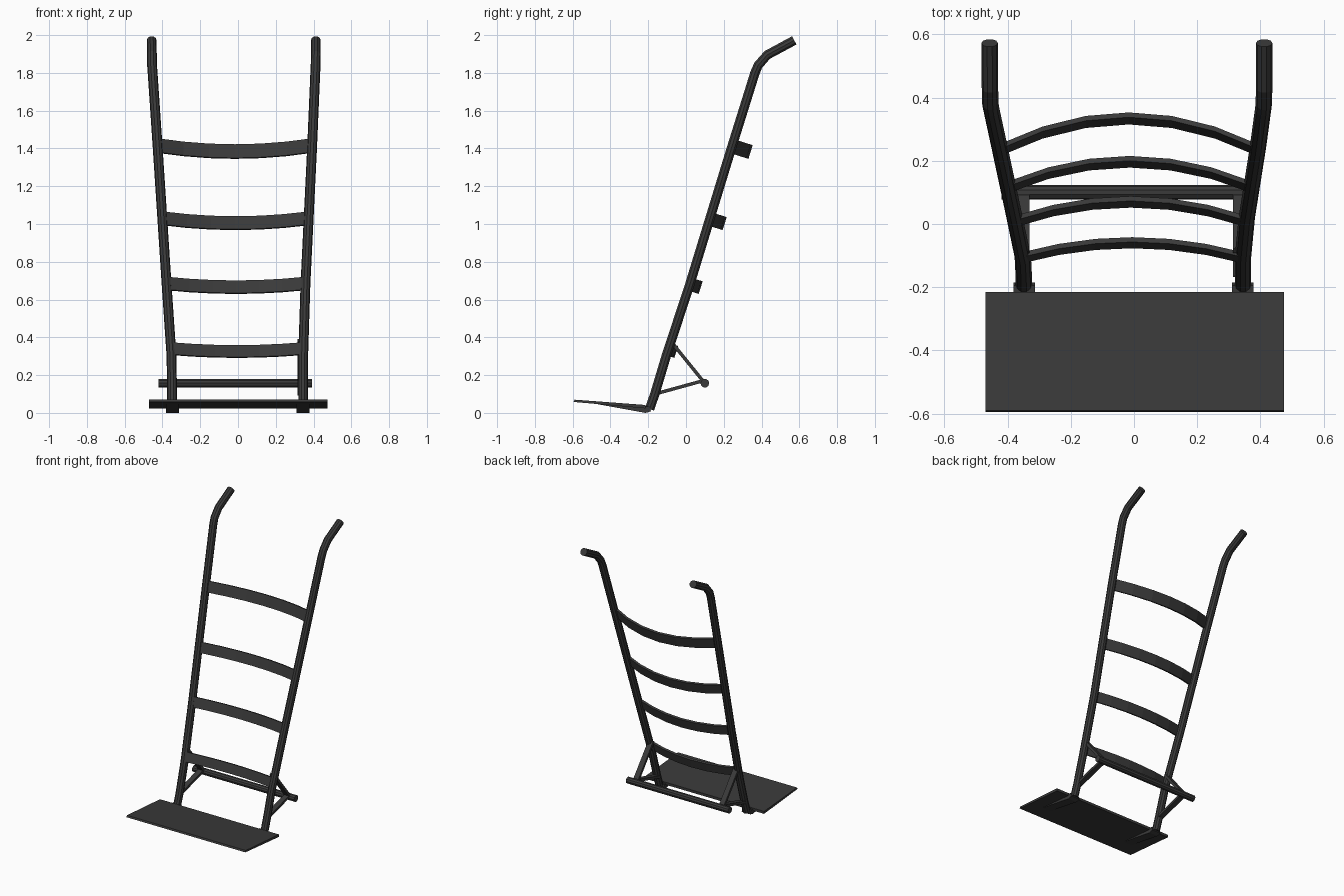
import bpy, bmesh, math
from mathutils import Vector

if "Cube" in bpy.data.objects:
    bpy.data.objects.remove(bpy.data.objects["Cube"])

mat = bpy.data.materials.new("dark_metal")
mat.diffuse_color = (0.042, 0.042, 0.042, 1)
mat.use_nodes = True
mat.node_tree.nodes["Principled BSDF"].inputs["Base Color"].default_value = mat.diffuse_color


def finish(name, bm):
    bmesh.ops.recalc_face_normals(bm, faces=bm.faces)
    me = bpy.data.meshes.new(name)
    bm.to_mesh(me)
    bm.free()
    me.materials.append(mat)
    ob = bpy.data.objects.new(name, me)
    bpy.context.collection.objects.link(ob)
    return ob


def loft(name, rings):
    """Skin a list of equal-length closed rings and cap both ends."""
    bm = bmesh.new()
    vs = [[bm.verts.new(p) for p in r] for r in rings]
    n = len(rings[0])
    for a, b in zip(vs, vs[1:]):
        for i in range(n):
            j = (i + 1) % n
            bm.faces.new((a[i], a[j], b[j], b[i]))
    bm.faces.new(vs[0])
    bm.faces.new(vs[-1])
    return finish(name, bm)


def tube(name, path, r, side, sides=10):
    """Sweep a round section along a path; side is the fixed cross axis."""
    pts = [Vector(p) for p in path]
    rings = []
    for i, p in enumerate(pts):
        t = (pts[min(i + 1, len(pts) - 1)] - pts[max(i - 1, 0)]).normalized()
        v = t.cross(Vector(side)).normalized()
        u = v.cross(t)
        rings.append([p + r * (math.cos(a) * u + math.sin(a) * v)
                      for a in (2 * math.pi * k / sides for k in range(sides))])
    return loft(name, rings)


def bar(name, a, b, x, w, t):
    """Flat bar between two (y, z) points, w wide in x and t thick."""
    a, b = Vector((x, *a)), Vector((x, *b))
    n = (b - a).normalized().cross(Vector((1, 0, 0))) * t / 2
    h = Vector((w / 2, 0, 0))
    return loft(name, [[p - h - n, p + h - n, p + h + n, p - h + n] for p in (a, b)])


# Side rails with bent handles; the tops splay unevenly
yz = [(-0.193, 0.02), (-0.165, 0.10), (-0.105, 0.30), (0.02, 0.68), (0.24, 1.40),
      (0.365, 1.80), (0.382, 1.84), (0.43, 1.895), (0.573, 1.972)]
rail_x = {"left": [-.349, -.349, -.352, -.378, -.425, -.452, -.455, -.456, -.457],
          "right": [.345, .345, .345, .357, .392, .409, .411, .412, .412]}
for s, xs in rail_x.items():
    tube("rail_" + s, [(x, *p) for x, p in zip(xs, yz)], 0.026, (1, 0, 0))

# Curved cross slats, bowed backwards square to the rails
up = Vector((0, 0.3, 0.954))
back = Vector((0, 0.954, -0.3))
slats = [(0.345, -0.095, -.355, .345, 0.05, 0.066), (0.69, 0.02, -.378, .357, 0.065, 0.07),
         (1.035, 0.128, -.40, .374, 0.085, 0.072), (1.42, 0.246, -.425, .392, 0.105, 0.076)]
for k, (z, y, x0, x1, bow, w) in enumerate(slats):
    rings = []
    for i in range(7):
        s = i / 6
        c = Vector((x0 + (x1 - x0) * s, y - 0.012, z - 0.005)) + back * bow * 4 * s * (1 - s)
        rings.append([c + up * a * w / 2 + back * b * 0.008
                      for a, b in ((-1, -1), (1, -1), (1, 1), (-1, 1))])
    loft("cross_slat_%d" % (k + 1), rings)

# Toe plate, thin at the front edge and tilted up
prof = [(-0.595, 0.058), (-0.59, 0.070), (-0.215, 0.042), (-0.215, 0.024)]
loft("toe_plate", [[(x, y, z) for y, z in prof] for x in (-0.47, 0.475)])

# Wedge feet under the plate at each rail
foot = [(-0.49, 0.050), (-0.23, 0.030), (-0.195, 0.035), (-0.185, 0.008), (-0.215, 0.0)]
for s, x in (("left", -0.347), ("right", 0.344)):
    loft("foot_" + s, [[(x + d, y, z) for y, z in foot] for d in (-0.034, 0.034)])

# Axle bar and the bracket struts carrying it
tube("axle", [(-0.42, 0.1, 0.157), (0.393, 0.1, 0.157)], 0.023, (0, 1, 0))
for s, x in (("left", -0.35), ("right", 0.333)):
    bar("upper_strut_" + s, (-0.085, 0.385), (0.097, 0.16), x, 0.038, 0.018)
    bar("lower_strut_" + s, (-0.165, 0.10), (0.097, 0.172), x, 0.038, 0.018)
